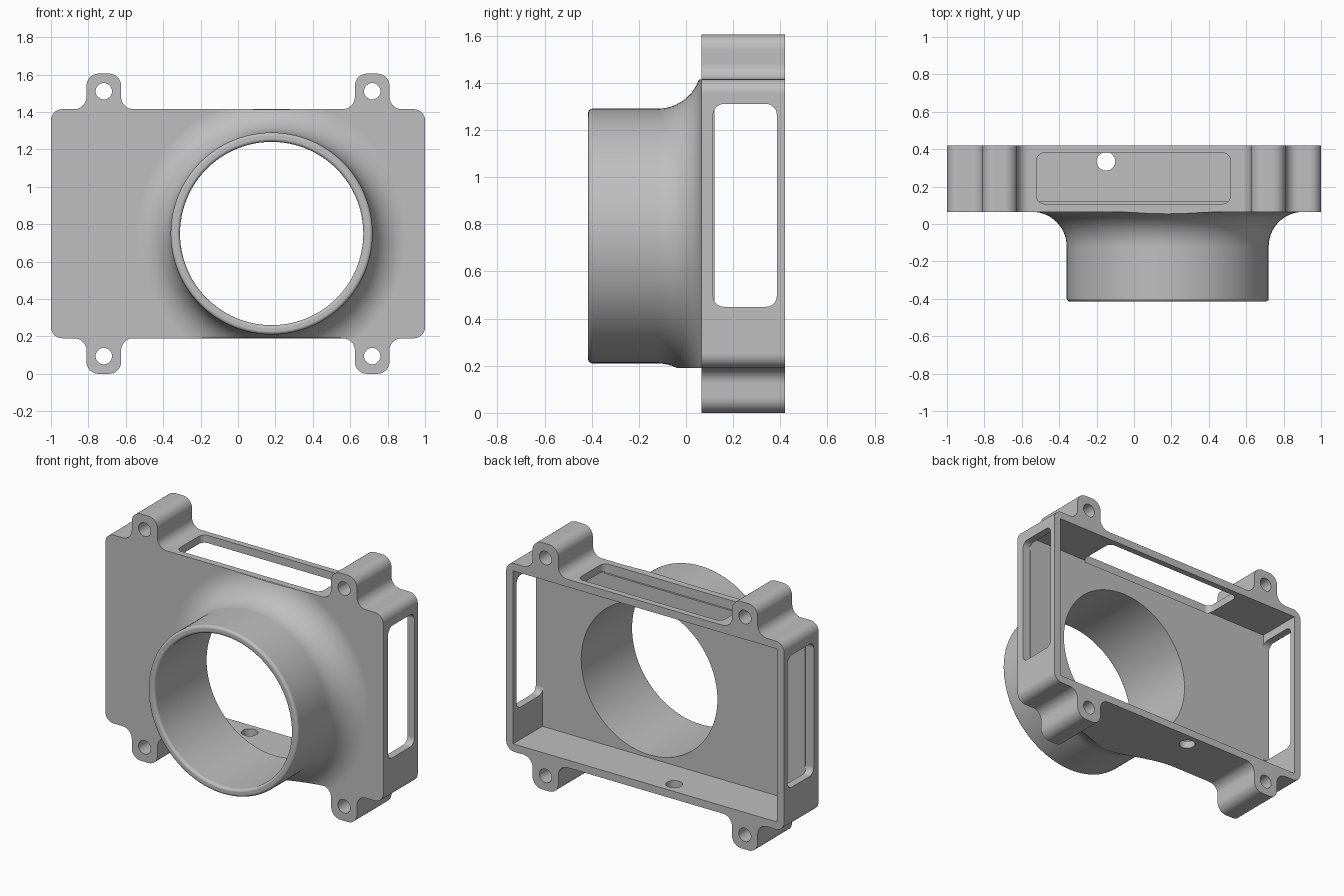
import bpy, bmesh, math
from mathutils import Vector

if "Cube" in bpy.data.objects:
    bpy.data.objects.remove(bpy.data.objects["Cube"], do_unlink=True)

MID_Z = 0.8025                 # middle height of the box
HALF_W, HALF_H = 1.0, 0.6125   # box half size
FRONT, BACK = 0.065, 0.42      # box depth range
WALL = 0.05
EAR_X, EAR_HALF, EAR_TOP = 0.7175, 0.0925, 0.8025
TUBE_X, TUBE_Z, TUBE_R, BORE_R = 0.18, 0.75, 0.54, 0.49
TUBE_FRONT, FLARE, LIP = -0.415, 0.185, 0.018


def arc(cx, cy, r, start, end, n=8):
    return [(cx + r * math.cos(math.radians(start + (end - start) * i / n)),
             cy + r * math.sin(math.radians(start + (end - start) * i / n)))
            for i in range(n + 1)]


def rounded(corners, n=8):
    """Round the right-angled corners (u, v, radius) of a polygon."""
    pts = []
    for i, (x, y, r) in enumerate(corners):
        p = Vector((x, y))
        if r == 0:
            pts.append(p)
            continue
        u1 = (Vector(corners[i - 1][:2]) - p).normalized()
        u2 = (Vector(corners[(i + 1) % len(corners)][:2]) - p).normalized()
        c = p + r * (u1 + u2)
        for k in range(n + 1):
            t = math.pi / 2 * k / n
            pts.append(c - r * (math.cos(t) * u2 + math.sin(t) * u1))
    return pts


def rect(u0, u1, v0, v1, r=0):
    return rounded([(u0, v0, r), (u1, v0, r), (u1, v1, r), (u0, v1, r)])


def circle(cx, cy, r, n=32):
    return arc(cx, cy, r, 0, 360, n)[:-1]


def finish(name, bm):
    bmesh.ops.recalc_face_normals(bm, faces=bm.faces)
    mesh = bpy.data.meshes.new(name)
    bm.to_mesh(mesh)
    bm.free()
    obj = bpy.data.objects.new(name, mesh)
    bpy.context.collection.objects.link(obj)
    return obj


def skin(name, rings):
    """Join rings of points into a capped solid."""
    bm = bmesh.new()
    loops = [[bm.verts.new(p) for p in ring] for ring in rings]
    for a, b in zip(loops, loops[1:]):
        for i in range(len(a)):
            bm.faces.new((a[i - 1], a[i], b[i], b[i - 1]))
    bm.faces.new(loops[0])
    bm.faces.new(loops[-1])
    return finish(name, bm)


def prism(name, pts, axis, start, end):
    place = {"x": lambda u, v, d: (d, u, v),
             "y": lambda u, v, d: (u, d, v),
             "z": lambda u, v, d: (u, v, d)}[axis]
    return skin(name, [[place(u, v, d) for u, v in pts] for d in (start, end)])


def lathe(name, profile, n=96):
    """Turn a (radius, y) profile round the tube axis."""
    return skin(name, [[(u, y, v) for u, v in circle(TUBE_X, TUBE_Z, r, n)]
                       for r, y in profile])


def combine(target, tool, operation):
    mod = target.modifiers.new(operation.lower(), "BOOLEAN")
    mod.operation, mod.solver, mod.object = operation, "EXACT", tool
    bpy.ops.object.select_all(action="DESELECT")
    bpy.context.view_layer.objects.active = target
    target.select_set(True)
    bpy.ops.object.modifier_apply(modifier=mod.name)
    bpy.data.objects.remove(tool, do_unlink=True)


# Box outline with four mounting ears
inner, outer = EAR_X - EAR_HALF, EAR_X + EAR_HALF
quarter = [(HALF_W, HALF_H, 0.06), (outer, HALF_H, 0.065), (outer, EAR_TOP, 0.065),
           (inner, EAR_TOP, 0.065), (inner, HALF_H, 0.065)]
corners = []
for sx, sz in ((1, 1), (-1, 1), (-1, -1), (1, -1)):
    part = [(sx * x, MID_Z + sz * z, r) for x, z, r in quarter]
    corners += part if sx == sz else part[::-1]
housing = prism("housing", rounded(corners), "y", FRONT, BACK)

# Tube with a rolled lip and a flared root, trimmed to the box height
profile = arc(TUBE_R - LIP, TUBE_FRONT + LIP, LIP, -90, 0, 5)
profile += arc(TUBE_R + FLARE, FRONT - FLARE, FLARE, 180, 90, 14)
profile.append((TUBE_R + FLARE, FRONT + 0.03))
tube = lathe("tube", profile)
trim = 0.001
combine(tube, prism("trim_box", rect(-2, 2, MID_Z - HALF_H + trim, MID_Z + HALF_H - trim),
                    "y", -1, 1), "INTERSECT")
combine(housing, tube, "UNION")

# Open back cavity
cutters = [prism("cavity", rect(-HALF_W + WALL, HALF_W - WALL, MID_Z - HALF_H + WALL,
                                MID_Z + HALF_H - WALL), "y", 0.12, 0.6)]
# Bore with a softened mouth
mouth = [(BORE_R + LIP, TUBE_FRONT - 0.1)]
mouth += arc(BORE_R + LIP, TUBE_FRONT + LIP, LIP, 270, 180, 5)
cutters.append(lathe("bore", mouth + [(BORE_R, 0.25)]))
# Side windows
for s in (-1, 1):
    cutters.append(prism("side_window", rect(0.115, 0.385, 0.45, 1.31, 0.045),
                         "x", s * 0.94, s * 1.1))
# Top window and cable hole in the floor
cutters.append(prism("top_window", rect(-0.52, 0.515, 0.108, 0.38, 0.04), "z", 1.355, 1.5))
cutters.append(prism("cable_hole", circle(-0.15, 0.335, 0.05), "z", 0.1, 0.3))
# Screw holes in the ears
for sx in (-1, 1):
    for sz in (-1, 1):
        cutters.append(prism("screw_hole", circle(sx * EAR_X, MID_Z + sz * 0.708, 0.044),
                             "y", -0.1, 0.6))
for cutter in cutters:
    combine(housing, cutter, "DIFFERENCE")

# Single grey material
grey = bpy.data.materials.new("plain_grey")
grey.use_nodes = True
colour = (0.52, 0.52, 0.52, 1)
grey.diffuse_color = colour
grey.node_tree.nodes["Principled BSDF"].inputs["Base Color"].default_value = colour
housing.data.materials.clear()
housing.data.materials.append(grey)
for face in housing.data.polygons:
    face.material_index = 0

# Smooth curves, crisp edges
bpy.context.view_layer.objects.active = housing
housing.select_set(True)
bpy.ops.object.shade_smooth_by_angle(angle=math.radians(30))
weighted = housing.modifiers.new("weighted_normals", "WEIGHTED_NORMAL")
weighted.keep_sharp = True
